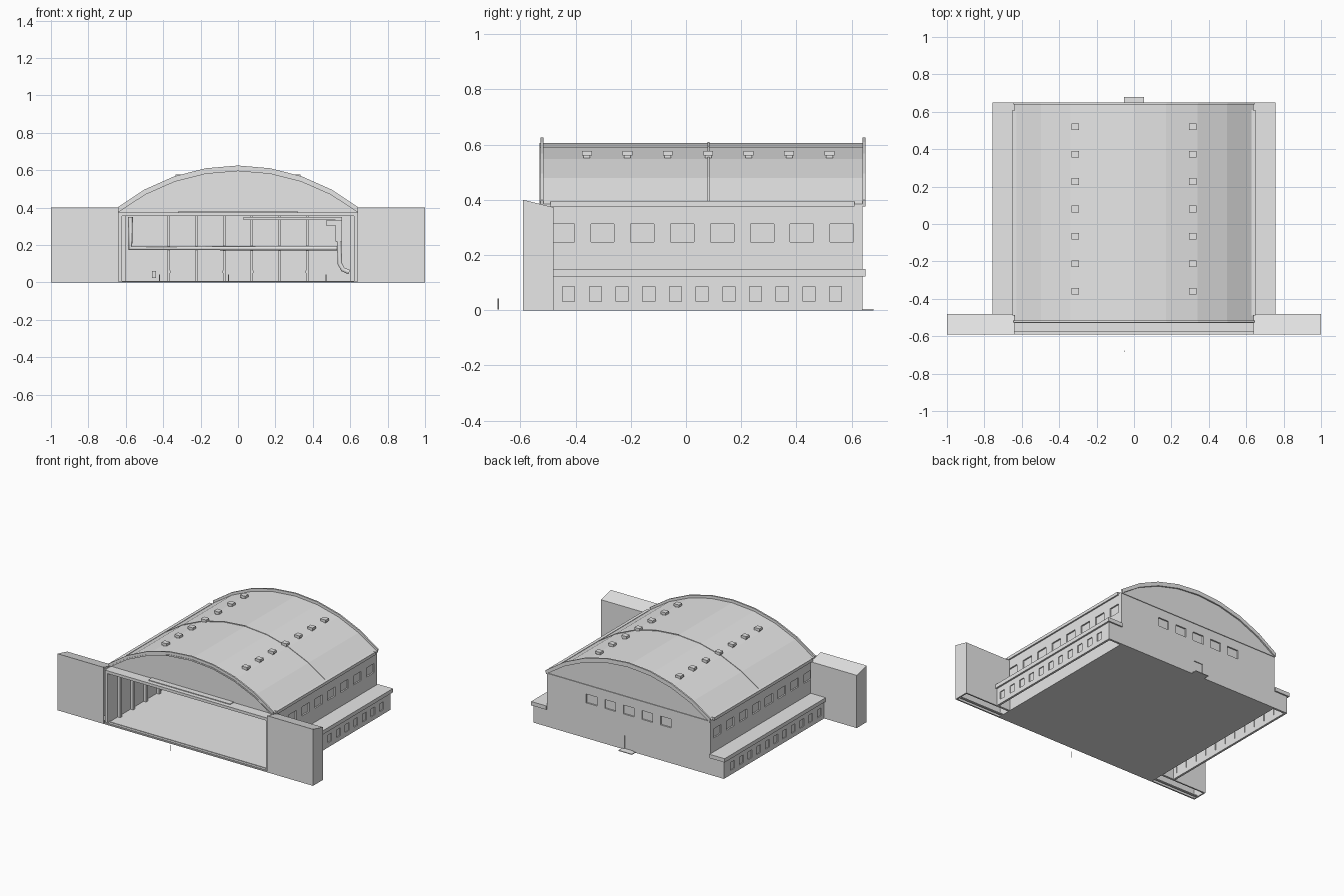
import bpy, bmesh, math
from mathutils import Vector

old = bpy.data.objects.get("Cube")
if old:
    bpy.data.objects.remove(old, do_unlink=True)

GREY = (0.8, 0.8, 0.8, 1)
grey = bpy.data.materials.new("light_grey")
grey.use_nodes = True
grey.diffuse_color = GREY
grey.node_tree.nodes["Principled BSDF"].inputs["Base Color"].default_value = GREY

HALF = 0.64                      # half width of the hall
EAVE = 0.375                     # height of the hall walls
FRONT, BACK = -0.49, 0.64        # ends of the hall
SIDES = {"left": 1, "right": -1}


def finish(name, bm):
    bmesh.ops.recalc_face_normals(bm, faces=bm.faces)
    mesh = bpy.data.meshes.new(name)
    bm.to_mesh(mesh)
    bm.free()
    mesh.materials.append(grey)
    obj = bpy.data.objects.new(name, mesh)
    bpy.context.scene.collection.objects.link(obj)
    return obj


def boxes(name, spans):
    """One object of boxes, each given as x, y and z ranges."""
    bm = bmesh.new()
    for span in spans:
        lo = Vector([min(s) for s in span])
        hi = Vector([max(s) for s in span])
        cube = bmesh.ops.create_cube(bm, size=1)["verts"]
        for v in cube:
            v.co = (lo + hi) / 2 + v.co * (hi - lo)
    return finish(name, bm)


def extrude(name, points, axis, start, end):
    """Extrude a closed profile along x or y."""
    bm = bmesh.new()
    place = (lambda p: (start, *p)) if axis == "x" else (lambda p: (p[0], start, p[1]))
    face = bm.faces.new([bm.verts.new(place(p)) for p in points])
    moved = bmesh.ops.extrude_face_region(bm, geom=[face])["geom"]
    shift = Vector((end - start, 0, 0)) if axis == "x" else Vector((0, end - start, 0))
    bmesh.ops.translate(bm, vec=shift, verts=[g for g in moved if isinstance(g, bmesh.types.BMVert)])
    return finish(name, bm)


def arch(top, spring, half=HALF, steps=8):
    """Points on a circular arc from +x to -x."""
    rise = top - spring
    radius = (half * half + rise * rise) / (2 * rise)
    sweep = math.asin(half / radius)
    angles = [sweep * (1 - 2 * i / steps) for i in range(steps + 1)]
    return [(radius * math.sin(a), top - radius + radius * math.cos(a)) for a in angles]


def cut(obj, spans):
    """Sink window openings into a wall."""
    cutter = boxes("cutter", spans)
    cutter.hide_render = True
    mod = obj.modifiers.new("openings", "BOOLEAN")
    mod.operation, mod.solver, mod.object = "DIFFERENCE", "EXACT", cutter
    bpy.context.view_layer.objects.active = obj
    bpy.ops.object.modifier_apply(modifier=mod.name)
    bpy.data.objects.remove(cutter, do_unlink=True)


def around(c, width):
    return (c - width / 2, c + width / 2)


def pipe(name, points, radius):
    curve = bpy.data.curves.new(name, "CURVE")
    curve.dimensions = "3D"
    curve.bevel_depth, curve.bevel_resolution = radius, 1
    curve.use_fill_caps = True
    spline = curve.splines.new("POLY")
    spline.points.add(len(points) - 1)
    for p, co in zip(spline.points, points):
        p.co = (*co, 1)
    curve.materials.append(grey)
    obj = bpy.data.objects.new(name, curve)
    bpy.context.scene.collection.objects.link(obj)


# Floor and rear wall, which also closes the annexes
boxes("floor", [((-HALF, HALF), (-0.59, BACK), (0, 0.004))])
rear = extrude("rear_wall", arch(0.6, EAVE) + [(-HALF, 0), (HALF, 0)], "y", 0.62, BACK)
cut(rear, [(around(i * 0.145, 0.085), (0.63, 0.7), (0.25, 0.312)) for i in range(-2, 3)]
    + [(around(0, 0.07), (0.634, 0.7), (0.005, 0.1))])
boxes("rear_ledge", [((-HALF, HALF), (BACK, 0.645), (EAVE, 0.38))])
boxes("rear_step", [(around(0, 0.105), (BACK, 0.68), (0, 0.005))])

# Vaulted roof, front gable, raised end rims and the seam between roof halves
outer = arch(0.605, 0.385)
extrude("roof", outer + arch(0.595, EAVE)[::-1], "y", -0.53, 0.65)
extrude("front_gable", arch(0.6, EAVE), "y", -0.505, FRONT)
for end, y in {"front": -0.527, "rear": 0.639}.items():
    extrude(end + "_rim", arch(0.625, 0.4, 0.645) + arch(0.597, EAVE)[::-1], "y", y, y + 0.011)
extrude("roof_seam", arch(0.609, 0.389) + outer[::-1], "y", 0.078, 0.086)

# Roof vents: a narrow neck under a square cap
vents = []
for sx in SIDES.values():
    for i in range(7):
        x, y = sx * 0.315, 0.52 - i * 0.1465
        vents += [(around(x, 0.026), around(y, 0.024), (0.545, 0.565)),
                  (around(x, 0.04), around(y, 0.036), (0.56, 0.577))]
boxes("roof_vents", vents)

# Front portal: lintel and door rail
boxes("lintel", [((-HALF, HALF), (-0.575, FRONT), (0.355, EAVE)),
                 ((-0.32, 0.32), (-0.545, -0.5), (EAVE, 0.38))])
boxes("door_track", [((-HALF, HALF), around(y, 0.008), (0, 0.008)) for y in (-0.575, -0.55)])

for side, s in SIDES.items():
    # Hall side wall with its row of sunken windows
    wall = boxes(side + "_hall_wall", [((s * 0.62, s * HALF), (-0.575, BACK), (0, EAVE))])
    cut(wall, [((s * 0.63, s * 0.7), around(-0.447 + i * 0.1445, 0.085), (0.248, 0.312))
               for i in range(8)])
    boxes(side + "_gutter", [((s * 0.628, s * 0.65), (FRONT, 0.61), (EAVE, 0.396))])

    # Low annex, open underneath, with small windows
    annex = boxes(side + "_annex_wall", [((s * 0.73, s * 0.745), (FRONT, BACK), (0, 0.125))])
    cut(annex, [((s * 0.7, s * 0.8), around(-0.425 + i * 0.0967, 0.044), (0.032, 0.087))
                for i in range(11)])
    boxes(side + "_annex_panes", [((s * 0.735, s * 0.739), (FRONT + 0.02, BACK - 0.02), (0.02, 0.1))])
    boxes(side + "_annex_ends", [((s * HALF, s * 0.745), (FRONT, FRONT + 0.015), (0, 0.125)),
                                 ((s * HALF, s * 0.745), (0.625, BACK), (0, 0.125))])
    boxes(side + "_annex_roof", [((s * HALF, s * 0.757), (FRONT, 0.65), (0.123, 0.15))])

    # Door pocket: open underneath with a sloping top
    slope = [(-0.59, 0.4), (-0.48, 0.373)]
    extrude(side + "_pocket_roof", slope + [(y, z - 0.012) for y, z in slope[::-1]], "x", s * HALF, s)
    boxes(side + "_pocket_walls", [((s * HALF, s), (-0.59, -0.58), (0, 0.39)),
                                   ((s * HALF, s), (FRONT, -0.48), (0, 0.366)),
                                   ((s * HALF, s), (-0.56, -0.545), (0, 0.006))])
    extrude(side + "_pocket_end", slope + [(-0.48, 0), (-0.59, 0)], "x", s * 0.99, s)

    # Columns along the inside of the wall
    boxes(side + "_wall_columns", [((s * 0.6, s * 0.622), around(-0.45 + i * 0.145, 0.02), (0, 0.355))
                                   for i in range(8)])

# Columns and sockets on the rear wall
posts = []
for i in range(6):
    x = (i - 2.5) * 0.148
    posts += [(around(x, 0.012), (0.605, 0.622), (0, 0.355)),
              (around(x, 0.018), (0.6, 0.622), (0.05, 0.065))]
boxes("rear_columns", posts)
boxes("wall_box", [(around(-0.45, 0.022), (0.6, 0.622), (0.025, 0.06))])

# Heating pipe and air duct inside the hall
pipe("heating_pipe", [(-0.575, 0.58, 0.35), (-0.575, 0.58, 0.183), (0.54, 0.58, 0.183)], 0.013)
pipe("lower_duct", [(0.54, 0.56, 0.22), (0.545, 0.56, 0.1), (0.56, 0.56, 0.07), (0.595, 0.56, 0.055)], 0.014)
boxes("air_duct", [((0.52, 0.555), (0.55, 0.6), (0.22, 0.335)),
                   ((0.47, 0.52), (0.55, 0.6), (0.305, 0.33)),
                   ((0.03, 0.555), (0.57, 0.6), (0.335, 0.35))])

# Thin marker stakes on the ground
for x, y in ((-0.05, -0.68), (-0.42, 0.3), (0.47, 0.3)):
    pipe("stake", [(x, y, 0.002), (x, y, 0.042)], 0.003)
